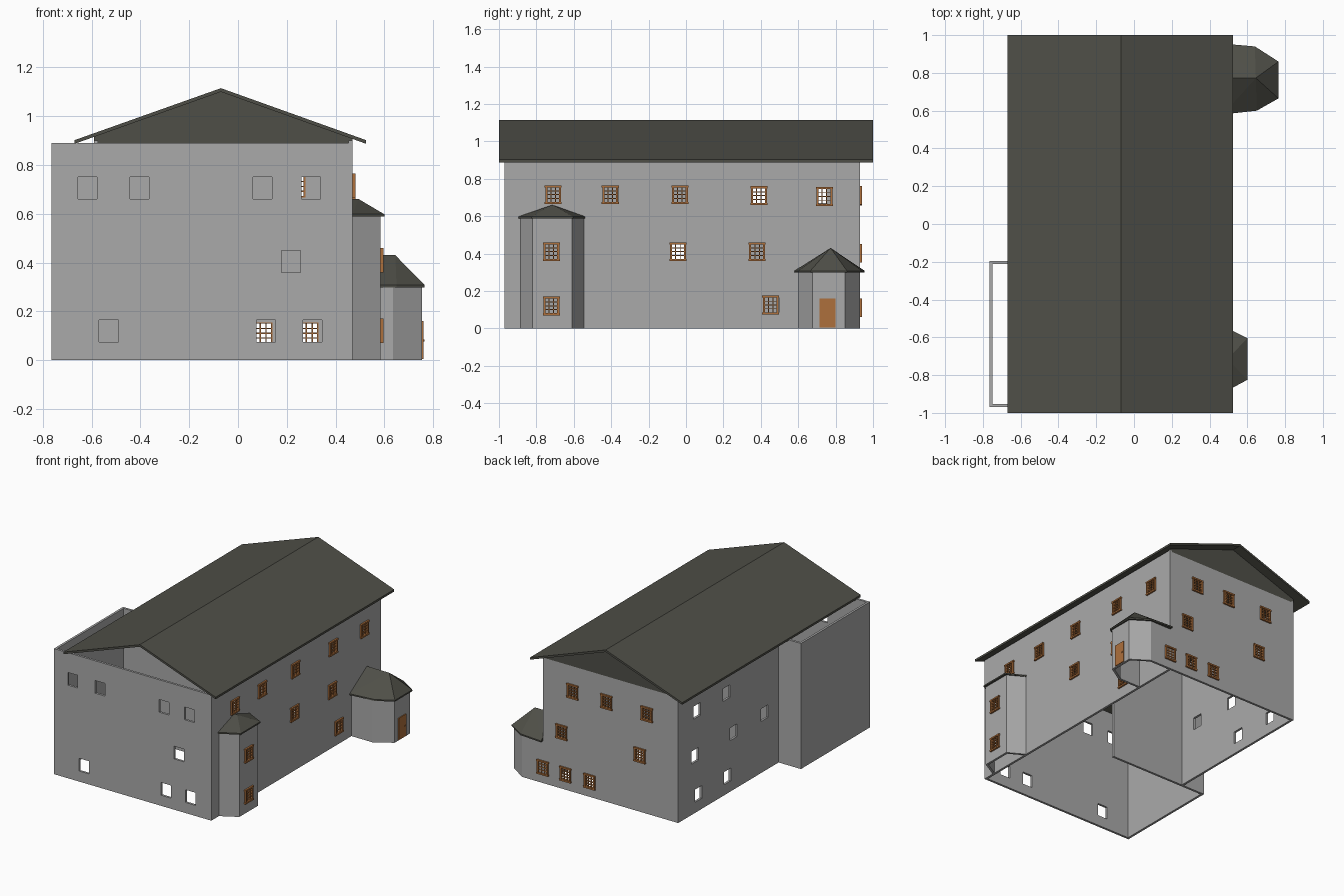
import bpy, bmesh, math
from mathutils import Vector, Matrix

old = bpy.data.objects.get("Cube")
if old:
    bpy.data.objects.remove(old, do_unlink=True)


def material(name, rgb):
    m = bpy.data.materials.new(name)
    m.use_nodes = True
    col = (*rgb, 1)
    m.diffuse_color = col
    m.node_tree.nodes["Principled BSDF"].inputs["Base Color"].default_value = col
    return m


STONE = material("grey plaster", (0.40, 0.40, 0.40))
SLATE = material("dark roof", (0.078, 0.078, 0.064))
WOOD = material("orange wood", (0.42, 0.16, 0.045))
T = 0.016  # wall thickness


def finish(name, bm, mat):
    me = bpy.data.meshes.new(name)
    bm.to_mesh(me)
    bm.free()
    me.materials.append(mat)
    ob = bpy.data.objects.new(name, me)
    bpy.context.scene.collection.objects.link(ob)
    return ob


def wall(name, p0, p1, height, holes=(), size=(0.078, 0.09)):
    """Upright panel from p0 to p1 with window openings (distance along, z centre)."""
    a, b = Vector((*p0, 0)), Vector((*p1, 0))
    length, along = (b - a).length, (b - a).normalized()
    w, h = size[0] / 2, size[1] / 2
    us, zs = {0, length}, {0, height}
    for u, z in holes:
        us |= {u - w, u + w}
        zs |= {z - h, z + h}
    us, zs = sorted(us), sorted(zs)
    bm = bmesh.new()
    for u0, u1 in zip(us, us[1:]):
        for z0, z1 in zip(zs, zs[1:]):
            cu, cz = (u0 + u1) / 2, (z0 + z1) / 2
            if any(abs(cu - u) < w and abs(cz - z) < h for u, z in holes):
                continue
            ring = ((u0, z0), (u1, z0), (u1, z1), (u0, z1))
            bm.faces.new([bm.verts.new(a + along * u + Vector((0, 0, z))) for u, z in ring])
    bmesh.ops.remove_doubles(bm, verts=bm.verts, dist=1e-5)
    ob = finish(name, bm, STONE)
    mod = ob.modifiers.new("thickness", "SOLIDIFY")
    mod.thickness, mod.offset = T, -1
    return ob


def hull(name, points, mat):
    bm = bmesh.new()
    for p in points:
        bm.verts.new(p)
    bmesh.ops.convex_hull(bm, input=bm.verts)
    bmesh.ops.dissolve_limit(bm, angle_limit=0.01, verts=bm.verts, edges=bm.edges)
    return finish(name, bm, mat)


def prism(name, outline, y0, y1, mat):
    """Profile in x and z, extruded along y."""
    bm = bmesh.new()
    face = bm.faces.new([bm.verts.new((x, y0, z)) for x, z in outline])
    new = bmesh.ops.extrude_face_region(bm, geom=[face])["geom"]
    bmesh.ops.translate(bm, vec=(0, y1 - y0, 0),
                        verts=[v for v in new if isinstance(v, bmesh.types.BMVert)])
    bmesh.ops.recalc_face_normals(bm, faces=bm.faces)
    return finish(name, bm, mat)


def add_box(bm, centre, size):
    bmesh.ops.create_cube(bm, size=1, matrix=Matrix.Translation(centre) @ Matrix.Diagonal((*size, 1)))


# Main block outline
LEFT, RIGHT, FRONT, BACK, TOP = -0.59, 0.47, -0.97, 0.93, 0.89
WING, SPLIT = -0.765, -0.195

# Window positions: horizontal coordinate and height
front_windows = [(-0.617, 0.705), (-0.404, 0.705), (0.1, 0.705), (0.3, 0.705),
                 (0.218, 0.405), (-0.53, 0.12), (0.115, 0.12), (0.305, 0.12)]
right_windows = [(-0.71, 0.715), (-0.405, 0.715), (-0.033, 0.715), (0.39, 0.71),
                 (0.74, 0.705), (-0.043, 0.41), (0.38, 0.41), (0.453, 0.125)]
back_windows = [(0.237, 0.712), (-0.03, 0.71), (-0.346, 0.708), (0.323, 0.402),
                (-0.29, 0.402), (0.292, 0.11), (0.103, 0.11)]
left_windows = [(0.717, 0.715), (0.39, 0.715), (-0.036, 0.41), (0.31, 0.407),
                (0.74, 0.405), (0.38, 0.12), (0.705, 0.12)]

# Outer walls
wall("front_wall", (WING, FRONT), (RIGHT, FRONT), TOP, [(x - WING, z) for x, z in front_windows])
wall("right_wall", (RIGHT, FRONT), (RIGHT, BACK), TOP + 0.01,
     [(y - FRONT + 0.004, z - 0.003) for y, z in right_windows])
wall("back_wall", (RIGHT, BACK), (LEFT, BACK), TOP, [(RIGHT - x, z) for x, z in back_windows])
wall("left_wall", (LEFT, BACK), (LEFT, SPLIT), TOP + 0.01, [(BACK - y, z) for y, z in left_windows])

# Open side wing and the partition that continues inside
wall("wing_back_and_partition", (0.01, SPLIT), (WING, SPLIT), TOP)
wall("wing_side_wall", (WING, SPLIT), (WING, FRONT), TOP)

# Gabled roof with a single closed gable at the back
RIDGE_X, RIDGE_Z, EAVE_Z, SLAB = -0.07, 1.115, 0.902, 0.015
EAVE_L, EAVE_R = -0.67, 0.525
prism("main_roof", [(EAVE_L, EAVE_Z), (RIDGE_X, RIDGE_Z), (EAVE_R, EAVE_Z),
                    (EAVE_R, EAVE_Z - SLAB), (RIDGE_X, RIDGE_Z - SLAB), (EAVE_L, EAVE_Z - SLAB)],
      -1, 1, SLATE)
prism("back_gable", [(LEFT, TOP), (RIGHT, TOP), (RIGHT, 0.91), (RIDGE_X, RIDGE_Z - 0.01), (LEFT, 0.916)],
      BACK - T, BACK, SLATE)


def bay(name, plan, height, holes=None):
    """Hollow projection made of one panel per side."""
    for i, (p, q) in enumerate(zip(plan, plan[1:])):
        wall(f"{name}_wall_{i + 1}", p, q, height, (holes or {}).get(i, ()))


def bay_roof(name, eaves, z, ridge):
    hull(name, [(x, y, h) for x, y in eaves for h in (z, z + 0.01)] + ridge, SLATE)


# Tall bay near the front
bay("tall_bay", [(RIGHT, -0.885), (0.585, -0.82), (0.585, -0.61), (RIGHT, -0.545)], 0.595,
    {1: [(0.1, 0.41), (0.1, 0.12)]})
bay_roof("tall_bay_roof", [(RIGHT, -0.895), (0.6, -0.825), (0.6, -0.605), (RIGHT, -0.54)],
         0.588, [(RIGHT, -0.715, 0.66), (0.495, -0.715, 0.66)])

# Entrance porch near the back
bay("porch", [(RIGHT, 0.6), (0.635, 0.6), (0.755, 0.675), (0.755, 0.85), (0.635, BACK), (RIGHT, BACK)], 0.3)
bay_roof("porch_roof", [(RIGHT, 0.58), (0.65, 0.6), (0.765, 0.665), (0.765, 0.86), (0.64, 0.94), (RIGHT, 0.955)],
         0.298, [(RIGHT, 0.773, 0.43), (0.645, 0.773, 0.43)])

# Door with a small knob
bm = bmesh.new()
add_box(bm, (0.756, 0.757, 0.082), (0.01, 0.085, 0.155))
add_box(bm, (0.762, 0.785, 0.08), (0.006, 0.008, 0.008))
finish("porch_door", bm, WOOD)

# Window frame facing +x: border, glazing bars and a sill
W, H, BAR = 0.085, 0.1, 0.011
bm = bmesh.new()
for s in (-1, 1):
    add_box(bm, (0, s * (W - BAR) / 2, 0), (0.022, BAR, H))
    add_box(bm, (0, 0, s * (H - BAR) / 2), (0.024, W + 0.006, BAR))
    add_box(bm, (0, s * W / 7, 0), (0.01, 0.005, H))
for k in (-1, 0, 1):
    add_box(bm, (0, 0, k * H / 5), (0.01, W, 0.005))
frame = finish("window_frame", bm, WOOD)


def place_frame(x, y, z, turn=0):
    ob = frame.copy()
    ob.location = (x, y, z)
    ob.rotation_euler.z = turn
    bpy.context.scene.collection.objects.link(ob)


for y, z in right_windows:
    place_frame(RIGHT, y, z)
for z in (0.41, 0.12):
    place_frame(0.585, -0.72, z)
for x, z in back_windows + [(RIGHT, 0.11)]:
    place_frame(x, BACK, z, math.pi / 2)
bpy.data.objects.remove(frame, do_unlink=True)
